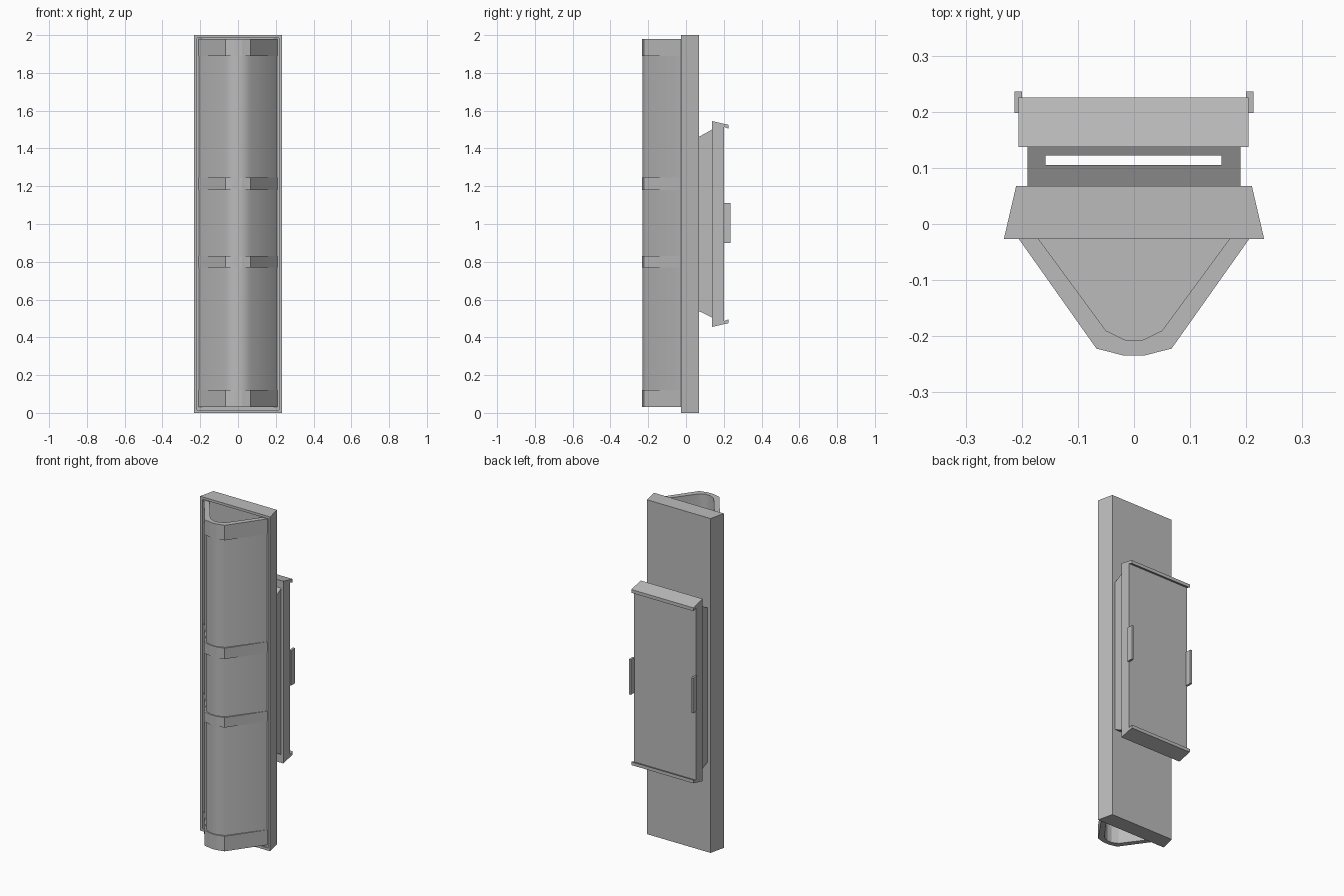
import bpy, bmesh, math

cube = bpy.data.objects.get("Cube")
if cube:
    bpy.data.objects.remove(cube)

grey = bpy.data.materials.new("plain grey")
grey.use_nodes = True
COLOR = (0.5, 0.5, 0.5, 1)
grey.diffuse_color = COLOR
grey.node_tree.nodes["Principled BSDF"].inputs["Base Color"].default_value = COLOR


def finish(name, bm):
    bmesh.ops.recalc_face_normals(bm, faces=bm.faces)
    mesh = bpy.data.meshes.new(name)
    bm.to_mesh(mesh)
    bm.free()
    mesh.materials.append(grey)
    obj = bpy.data.objects.new(name, mesh)
    bpy.context.collection.objects.link(obj)
    return obj


def prism(name, points, lo, hi, axis):
    """Extrude a profile: (x, y) along z, or (y, z) along x."""
    bm = bmesh.new()
    place = (lambda a, b, t: (a, b, t)) if axis == "z" else (lambda a, b, t: (t, a, b))
    face = bm.faces.new([bm.verts.new(place(a, b, lo)) for a, b in points])
    ext = bmesh.ops.extrude_face_region(bm, geom=[face])
    move = place(0, 0, hi - lo)
    verts = [g for g in ext["geom"] if isinstance(g, bmesh.types.BMVert)]
    bmesh.ops.translate(bm, verts=verts, vec=move)
    return finish(name, bm)


def box(name, x0, x1, y0, y1, z0, z1):
    return prism(name, [(x0, y0), (x1, y0), (x1, y1), (x0, y1)], z0, z1, "z")


def cut(obj, cutter):
    cutter.hide_render = True
    cutter.hide_set(True)
    mod = obj.modifiers.new("cut", "BOOLEAN")
    mod.operation = "DIFFERENCE"
    mod.solver = "EXACT"
    mod.object = cutter
    bpy.context.view_layer.objects.active = obj
    bpy.ops.object.modifier_apply(modifier=mod.name)
    bpy.data.objects.remove(cutter)


def mirrored(half):
    return half + [(-x, y) for x, y in reversed(half)]


def shell(name, outer, inner, z0, z1):
    """Open-ended channel between two half profiles."""
    return prism(name, mirrored(outer) + mirrored(inner)[::-1], z0, z1, "z")


# Tapered back plate with a shallow recess inside a thin rim
plate = prism("back_plate", mirrored([(-0.21, 0.068), (-0.232, -0.027)]), 0, 2, "z")
cut(plate, box("recess_cutter", -0.217, 0.217, -0.1, -0.019, 0.015, 1.985))

# Faceted wedge cover, open at both ends
BACK = -0.02
outer = [(-0.207, BACK), (-0.064, -0.211), (-0.02, -0.229)]
band = [(-0.21, BACK), (-0.067, -0.222), (-0.02, -0.234)]
inner = [(-0.175, BACK), (-0.05, -0.19), (-0.015, -0.207)]
cover = shell("cover", outer, inner, 0.035, 1.975)
cover.select_set(True)
bpy.context.view_layer.objects.active = cover
bpy.ops.object.shade_smooth_by_angle(angle=math.radians(40))

# Raised bands around the cover
for name, z0, z1 in [("bottom_band", 0.03, 0.12), ("lower_band", 0.77, 0.83),
                     ("upper_band", 1.18, 1.245), ("top_band", 1.89, 1.98)]:
    shell(name, band, inner, z0, z1)

# Partitions that close the inside of the cover
for name, z in [("lower_partition", 0.80), ("upper_partition", 1.21)]:
    prism(name, mirrored(inner), z - 0.01, z + 0.01, "z")

# Flared mounting block with a slot through its height
block = prism("mounting_block", [(0.066, 0.54), (0.066, 1.46), (0.138, 1.5), (0.138, 0.505)],
              -0.19, 0.19, "x")
cut(block, box("slot_cutter", -0.158, 0.156, 0.105, 0.122, 0, 2))

# Rear bracket with lips folded back at top and bottom
upper = [(0.2, 1.0), (0.2, 1.515), (0.225, 1.505), (0.225, 1.525), (0.137, 1.545), (0.137, 1.0)]
lower = [(y, 2 - z) for y, z in reversed(upper[1:-1])]
prism("rear_bracket", upper[1:-1] + lower, -0.206, 0.204, "x")

# Side clips
for name, s in [("left_clip", 1), ("right_clip", -1)]:
    x0, x1 = sorted((s * 0.2, s * 0.213))
    box(name, x0, x1, 0.198, 0.236, 0.9, 1.11)
